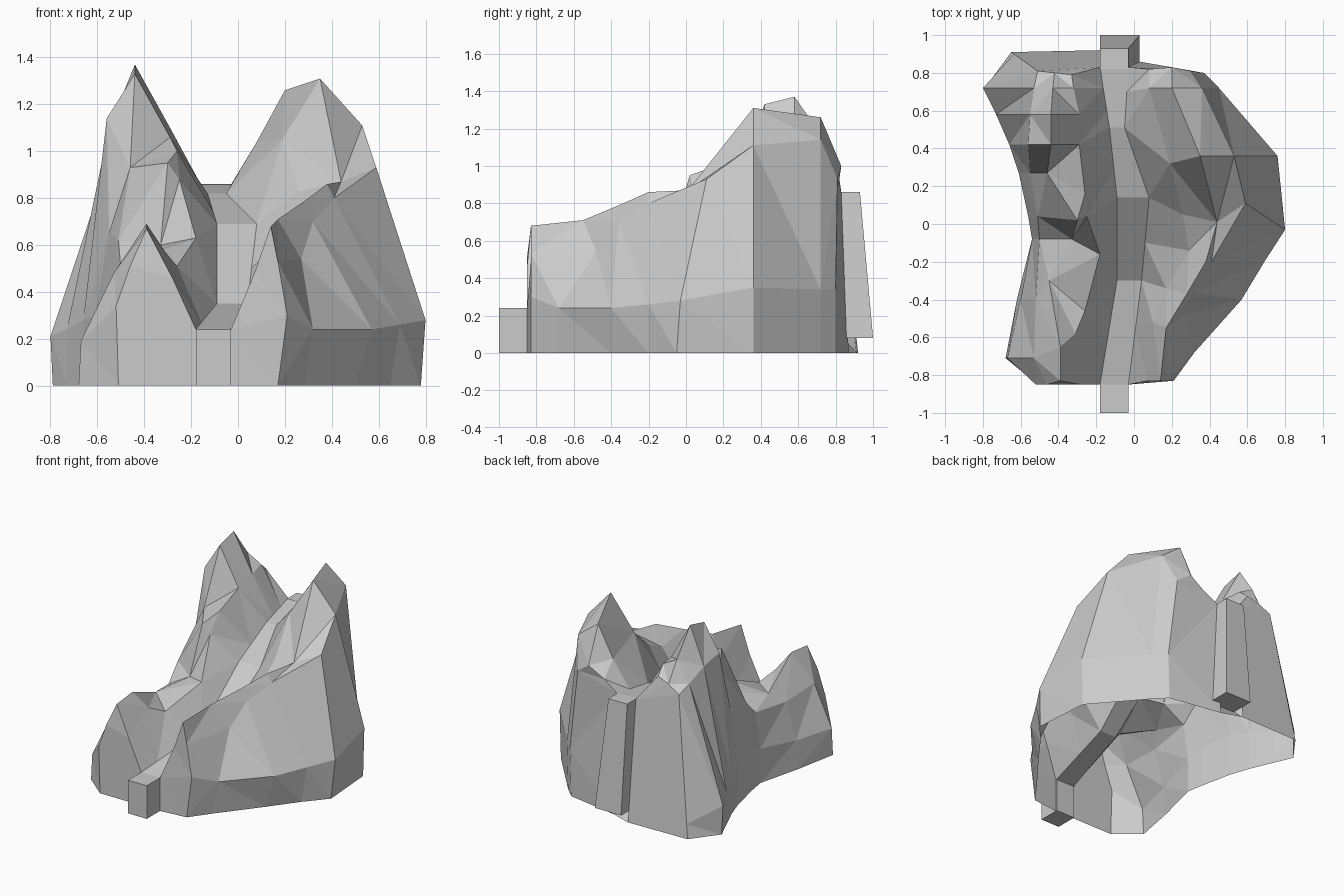
import bpy, bmesh

if "Cube" in bpy.data.objects:
    bpy.data.objects.remove(bpy.data.objects["Cube"])

# Channel floor: y, left x, right x, height
FLOOR = [(-.85, -.18, -.03, .24), (-.30, -.09, .04, .35), (.14, -.09, .08, .69),
         (.51, -.13, -.05, .82), (.83, -.18, -.03, .86)]


def floor_at(y):
    y = max(FLOOR[0][0], min(FLOOR[-1][0], y))
    for a, b in zip(FLOOR, FLOOR[1:]):
        if y <= b[0]:
            t = (y - a[0]) / (b[0] - a[0])
            return [p + (q - p) * t for p, q in zip(a, b)]


def finish(bm, name):
    bmesh.ops.remove_doubles(bm, verts=bm.verts, dist=.0005)
    bmesh.ops.triangulate(bm, faces=[f for f in bm.faces if len(f.verts) > 3])
    bmesh.ops.recalc_face_normals(bm, faces=bm.faces)
    mesh = bpy.data.meshes.new(name)
    bm.to_mesh(mesh)
    bm.free()
    obj = bpy.data.objects.new(name, mesh)
    bpy.context.collection.objects.link(obj)
    return obj


def loft(bm, rows):
    rows = [[bm.verts.new(p) for p in row] for row in rows]
    for r, s in zip(rows, rows[1:]):
        for i in range(len(r) - 1):
            bm.faces.new((r[i], r[i + 1], s[i + 1], s[i]))
    return rows


def wall(name, sections, side, back_foot):
    """Rock shell from cross-sections (y, y where it meets the floor, points), each running
    from the outer base up and over to the floor edge. Points are (x, z) or (x, z, own y)."""
    bm = bmesh.new()
    rows = []
    for y, fy, pts in sections:
        row = [(p[0], p[2] if len(p) > 2 else y, p[1]) for p in pts]
        f = floor_at(fy)
        rows.append(row + [(f[side], f[0], f[3])])
    rows = loft(bm, rows)
    # front and back end faces
    for row, foot in ((rows[0], (rows[0][-1].co.x, rows[0][-1].co.y, 0)), (rows[-1], back_foot)):
        bm.faces.new(row + [bm.verts.new(foot)])
    return finish(bm, name)


def block(name, bottom, top):
    """Closed block between two four-point loops."""
    bm = bmesh.new()
    a, b = loft(bm, [bottom + bottom[:1], top + top[:1]])
    bm.faces.new(a[:4])
    bm.faces.new(b[:4])
    return finish(bm, name)


# Left cliff: low front hump, saddle, then the tall peak
wall("left_cliff", [
    (-.85, -.85, [(-.51, 0), (-.52, .34), (-.46, .51), (-.39, .67, -.83), (-.28, .46)]),
    (-.71, -.70, [(-.68, 0), (-.67, .19), (-.53, .48), (-.39, .69, -.65), (-.31, .57, -.58)]),
    (-.40, -.30, [(-.62, 0), (-.60, .20), (-.52, .46), (-.45, .54, -.30), (-.26, .51, -.46)]),
    (-.08, -.10, [(-.54, 0), (-.54, .25), (-.50, .50), (-.33, .60), (-.18, .63, -.16)]),
    (.04, .14, [(-.56, 0), (-.56, .30), (-.51, .62), (-.30, .95, .02), (-.25, .88)]),
    (.27, .30, [(-.61, 0), (-.61, .30), (-.55, .65), (-.46, .93), (-.26, 1.0, .16)]),
    (.42, .51, [(-.66, 0), (-.66, .28), (-.56, 1.14), (-.44, 1.33), (-.29, 1.06)]),
    (.58, .60, [(-.73, 0), (-.73, .24), (-.55, 1.10), (-.44, 1.37), (-.29, 1.10)]),
    (.72, .72, [(-.79, 0), (-.80, .21), (-.53, 1.02), (-.43, 1.17), (-.32, 1.11)]),
    (.81, .83, [(-.65, 0, .91), (-.635, .10, .90), (-.51, .97), (-.42, 1.02, .80), (-.33, 1.05, .79)]),
], 1, (-.18, .92, 0))

# Right cliff: sloping shoulder rising to the blunt peak
wall("right_cliff", [
    (-.83, -.85, [(.17, 0), (.21, .30), (.17, .53), (.14, .68), (.07, .48)]),
    (-.68, -.55, [(.28, 0), (.32, .24), (.27, .54, -.48), (.17, .71, -.55), (.10, .55, -.52)]),
    (-.40, -.30, [(.50, 0), (.57, .24), (.32, .70, -.36), (.28, .785, -.37), (.17, .59, -.34)]),
    (-.20, -.10, [(.65, 0), (.69, .26), (.41, .80), (.38, .86), (.29, .74, -.14)]),
    (.05, .14, [(.78, 0, -.05), (.80, .28, -.03), (.59, .93, .11), (.44, .87, .01), (.26, .83)]),
    (.36, .51, [(.75, 0), (.76, .35), (.53, 1.11), (.35, 1.31), (.19, 1.05, .32)]),
    (.72, .70, [(.44, 0), (.45, .34), (.36, 1.14), (.20, 1.26), (.08, 1.04)]),
    (.83, .83, [(.36, 0, .80), (.37, .34, .80), (.30, .93, .81), (.20, 1.0), (.08, .93, .82)]),
], 2, (-.03, .87, 0))

# Channel floor strip
bm = bmesh.new()
loft(bm, [[(l, y, z), (r, y, z)] for y, l, r, z in FLOOR])
finish(bm, "channel_floor")

# Outlet block at the front
rect = [(-.18, -1), (-.03, -1), (-.03, -.84), (-.18, -.84)]
block("front_outlet", [(x, y, 0) for x, y in rect], [(x, y, .24) for x, y in rect])

# Leaning column at the back, resting on the flared foot of the rock
block("back_column",
      [(-.18, .82, .08), (.03, .82, .08), (.03, 1, .08), (-.18, 1, .08)],
      [(-.18, .82, .86), (-.03, .82, .86), (-.03, .93, .86), (-.18, .93, .86)])
bm = bmesh.new()
loft(bm, [[(-.18, .92, 0), (-.03, .87, 0)], [(-.18, .82, .09), (-.03, .82, .09)]])
finish(bm, "column_footing")
